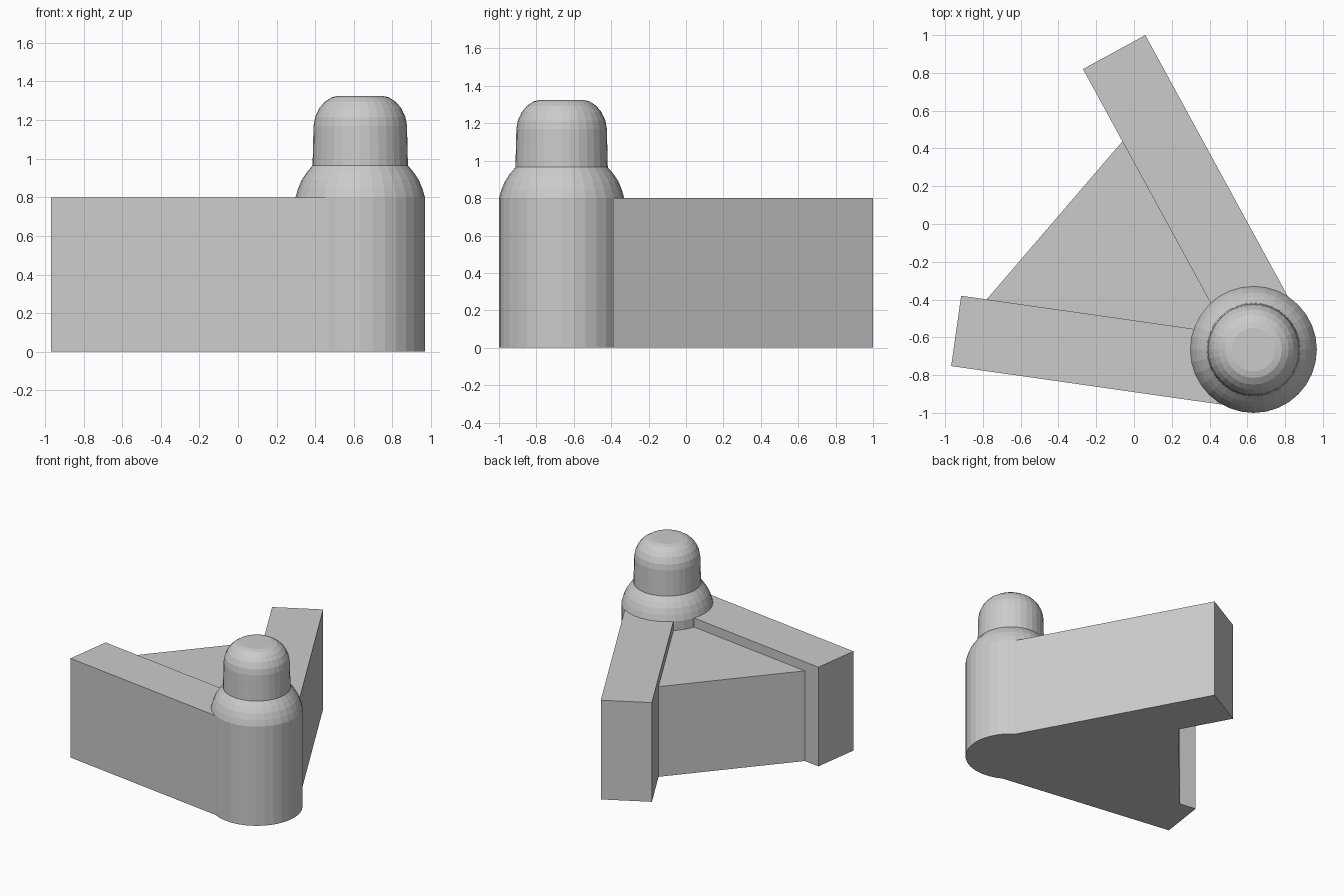
import bpy, bmesh, math
from mathutils import Vector

if "Cube" in bpy.data.objects:
    bpy.data.objects.remove(bpy.data.objects["Cube"])

CENTRE = Vector((0.633, -0.665))


def make_object(name, bm):
    bmesh.ops.recalc_face_normals(bm, faces=bm.faces[:])
    mesh = bpy.data.meshes.new(name)
    bm.to_mesh(mesh)
    bm.free()
    obj = bpy.data.objects.new(name, mesh)
    bpy.context.collection.objects.link(obj)
    return obj


def prism(name, outline, height):
    bm = bmesh.new()
    face = bm.faces.new([bm.verts.new((x, y, 0)) for x, y in outline])
    top = bmesh.ops.extrude_face_region(bm, geom=[face], use_keep_orig=True)
    moved = [g for g in top["geom"] if isinstance(g, bmesh.types.BMVert)]
    bmesh.ops.translate(bm, verts=moved, vec=(0, 0, height))
    return make_object(name, bm)


def wall(name, a, b):
    # Rectangle from the end edge a-b to alongside the tower centre
    a, b = Vector(a), Vector(b)
    d = Vector((-(b - a).y, (b - a).x)).normalized()
    run = d * (CENTRE - a).dot(d)
    return prism(name, [a, b, b + run, a + run], 0.8)


def lathe(name, profile, sides):
    bm = bmesh.new()
    rings = []
    for r, z in profile:
        rings.append([bm.verts.new((CENTRE.x + r * math.cos(math.tau * i / sides),
                                    CENTRE.y + r * math.sin(math.tau * i / sides), z))
                      for i in range(sides)])
    for lo, hi in zip(rings, rings[1:]):
        for i in range(sides):
            j = (i + 1) % sides
            bm.faces.new((lo[i], lo[j], hi[j], hi[i]))
    bm.faces.new(rings[0])
    bm.faces.new(rings[-1])
    return make_object(name, bm)


# Two straight walls meeting at the corner tower
wall("back_wall", (0.06, 1.0), (-0.27, 0.82))
wall("front_wall", (-0.915, -0.38), (-0.968, -0.752))

# Slightly lower triangular floor between the walls
prism("infill", [(-0.025, 0.48), (-0.815, -0.44), CENTRE], 0.727)

# Corner tower with rounded shoulder
lathe("tower_base", [(0.335, 0), (0.335, 0.8), (0.322, 0.845), (0.303, 0.89),
                     (0.28, 0.925), (0.247, 0.965)], 32)

# Domed cap
lathe("tower_cap", [(0.247, 0.96), (0.242, 1.17), (0.234, 1.215), (0.213, 1.26),
                    (0.185, 1.293), (0.15, 1.317), (0.115, 1.325)], 32)
